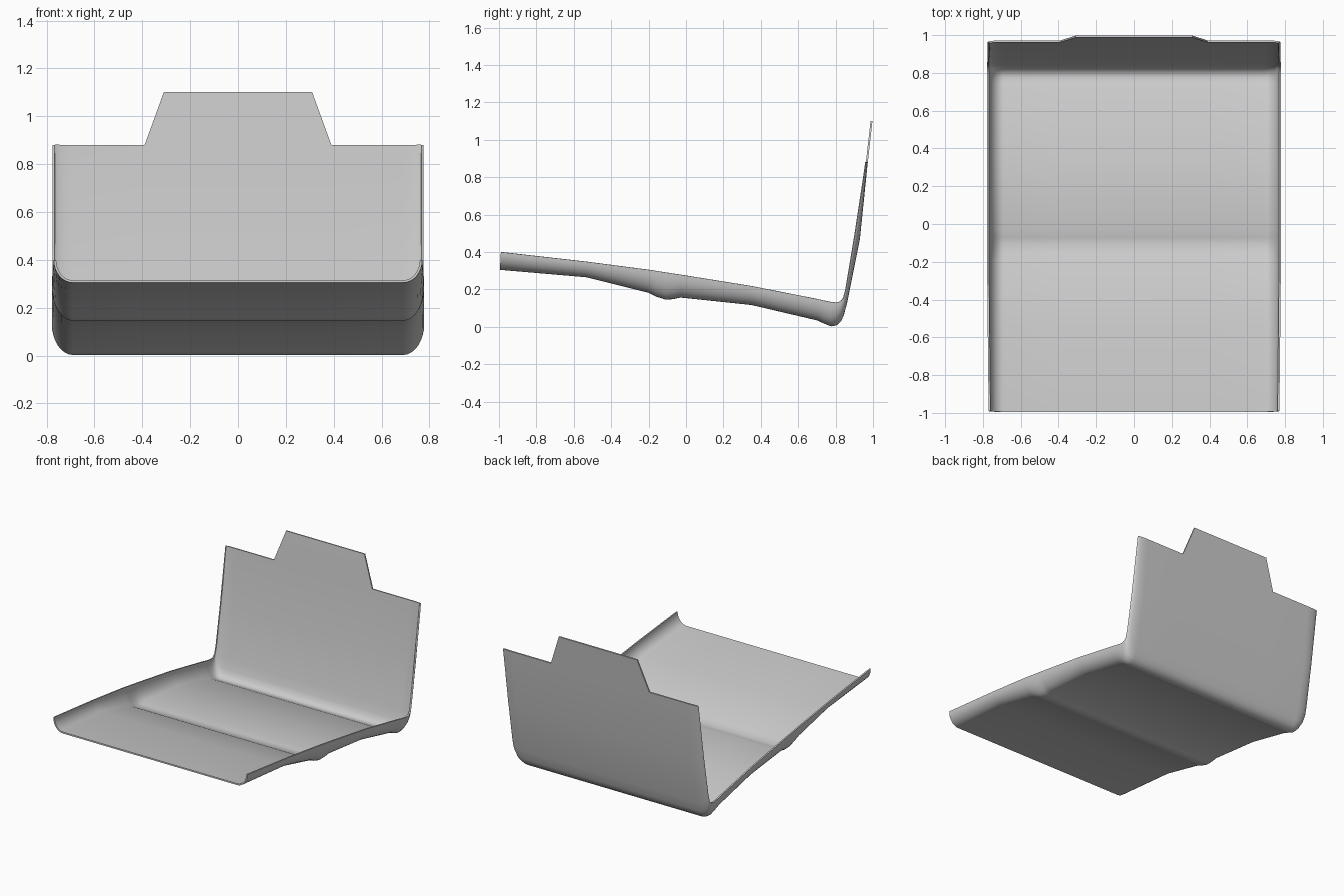
import bpy, bmesh, math
from mathutils import Vector

cube = bpy.data.objects.get("Cube")
if cube:
    bpy.data.objects.remove(cube, do_unlink=True)

grey = bpy.data.materials.new("light_grey")
grey.use_nodes = True
colour = (0.6, 0.6, 0.6, 1)
grey.diffuse_color = colour
grey.node_tree.nodes["Principled BSDF"].inputs["Base Color"].default_value = colour

# Each station: y, z of the flat floor, then y, z and half width of the raised rim
STATIONS = [
    (-0.995, 0.305, -0.99, 0.40, 0.77),
    (-0.53, 0.265, -0.53, 0.348, 0.775),
    (-0.20, 0.182, -0.20, 0.305, 0.778),
    (-0.16, 0.162, -0.16, 0.299, 0.778),
    (-0.11, 0.146, -0.11, 0.291, 0.778),
    (-0.07, 0.148, -0.07, 0.285, 0.778),
    (-0.03, 0.157, -0.03, 0.279, 0.778),
    (0.35, 0.117, 0.35, 0.218, 0.778),
    (0.70, 0.035, 0.70, 0.149, 0.778),
    (0.74, 0.017, 0.74, 0.140, 0.778),
    (0.775, 0.003, 0.77, 0.134, 0.778),
    (0.805, 0.008, 0.80, 0.130, 0.778),
    (0.83, 0.03, 0.825, 0.135, 0.778),
    (0.845, 0.065, 0.843, 0.155, 0.778),
    (0.862, 0.13, 0.855, 0.20, 0.777),
    (0.93, 0.47, 0.902, 0.48, 0.775),
    (0.972, 0.88, 0.964, 0.88, 0.775),
]
FLAT, TAB_BASE, TAB_TOP = 0.69, 0.39, 0.31
STEPS = 8

# Half section: flat floor columns, then a quarter round up to the rim
angles = [math.pi / 2 * i / STEPS for i in range(1, STEPS + 1)]
half = [(TAB_BASE, 0), (FLAT, 0)] + [(FLAT, a) for a in angles]
section = [(-1, x, a) for x, a in reversed(half)] + [(1, x, a) for x, a in half]

bm = bmesh.new()
rows = []
for fy, fz, ry, rz, width in STATIONS:
    row = []
    for side, x, a in section:
        rise = 1 - math.cos(a)
        p = Vector((0, fy, fz)).lerp(Vector((0, ry, rz)), rise)
        p.x = side * (x + (width - FLAT) * math.sin(a))
        row.append(bm.verts.new(p))
    rows.append(row)
for low, high in zip(rows, rows[1:]):
    for i in range(len(section) - 1):
        bm.faces.new((low[i], high[i], high[i + 1], low[i + 1]))

# Tapered tab on top of the back panel
mid = len(half) - 1
left, right = rows[-1][mid], rows[-1][mid + 1]
tip = [bm.verts.new((x, 0.997, 1.10)) for x in (-TAB_TOP, TAB_TOP)]
bm.faces.new((left, tip[0], tip[1], right))
bm.normal_update()

mesh = bpy.data.meshes.new("tray_with_back")
bm.to_mesh(mesh)
bm.free()
mesh.materials.append(grey)
tray = bpy.data.objects.new("tray_with_back", mesh)
bpy.context.collection.objects.link(tray)

# Sheet thickness grows inward from the outer skin
solid = tray.modifiers.new("thickness", 'SOLIDIFY')
solid.thickness = 0.01
solid.offset = -1
bpy.context.view_layer.objects.active = tray
tray.select_set(True)
bpy.ops.object.modifier_apply(modifier=solid.name)
bpy.ops.object.shade_smooth_by_angle(angle=math.radians(40))
